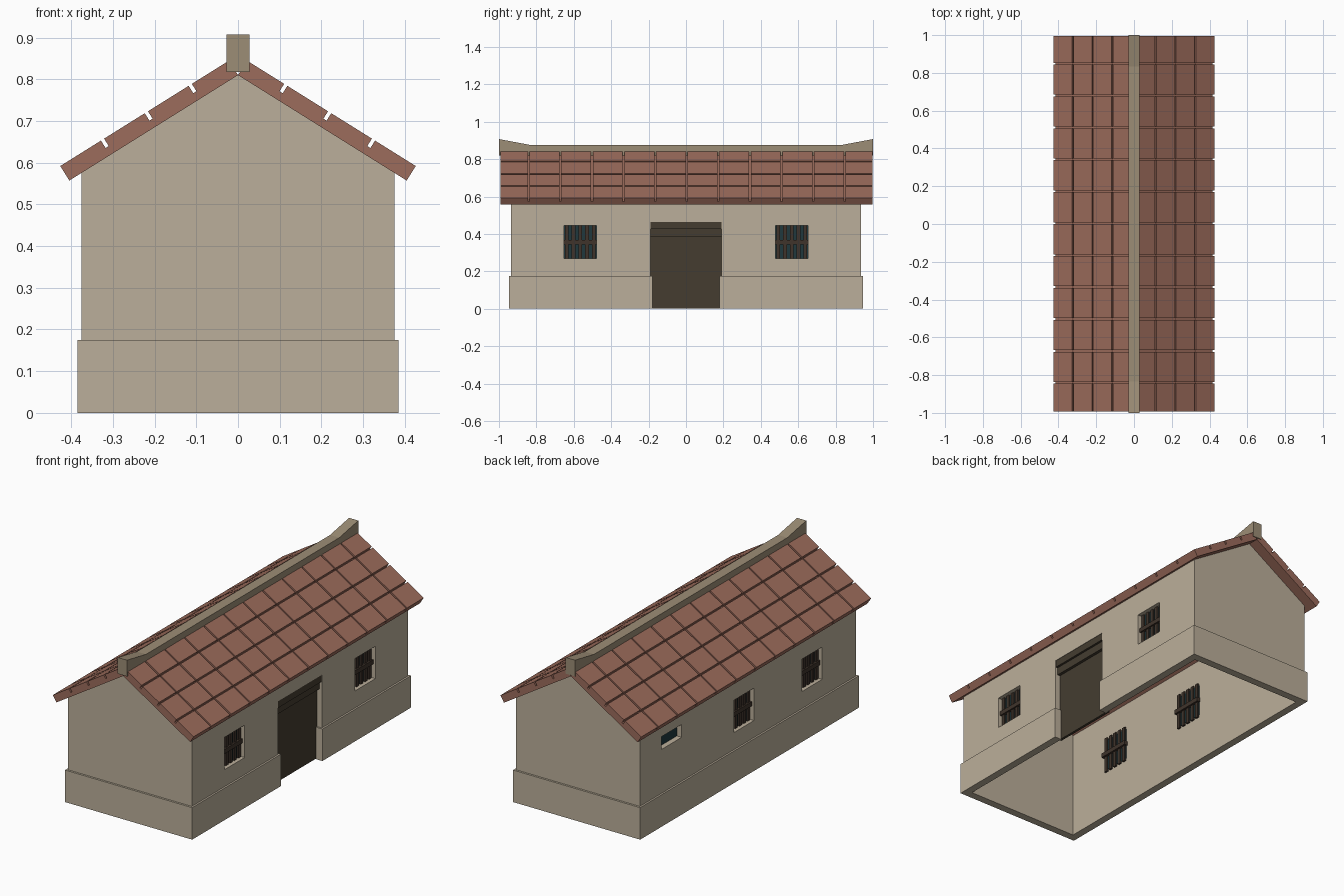
import bpy, bmesh
from math import radians, sin, cos
from mathutils import Vector

cube = bpy.data.objects.get("Cube")
if cube:
    bpy.data.objects.remove(cube, do_unlink=True)


def material(name, rgb):
    m = bpy.data.materials.new(name)
    m.use_nodes = True
    m.diffuse_color = (*rgb, 1)
    shader = m.node_tree.nodes["Principled BSDF"]
    shader.inputs["Base Color"].default_value = (*rgb, 1)
    shader.inputs["Roughness"].default_value = 0.9
    return m


PLASTER = material("beige plaster", (0.50, 0.43, 0.325))
CLAY = material("red clay tile", (0.335, 0.150, 0.107))
STONE = material("ridge stone", (0.335, 0.268, 0.180))
WOOD = material("dark door wood", (0.058, 0.046, 0.030))
BARS = material("window bar wood", (0.050, 0.034, 0.024))
GLASS = material("dark teal glass", (0.014, 0.040, 0.048))


def add_prism(bm, profile, offset):
    """Extrude a closed loop of points along an offset."""
    a = [bm.verts.new(p) for p in profile]
    b = [bm.verts.new(Vector(p) + Vector(offset)) for p in profile]
    bm.faces.new(a)
    bm.faces.new(b[::-1])
    for i in range(len(a)):
        j = (i + 1) % len(a)
        bm.faces.new((a[j], a[i], b[i], b[j]))


def add_box(bm, x, y, z):
    add_prism(bm, [(x[0], y[0], z[0]), (x[1], y[0], z[0]),
                   (x[1], y[0], z[1]), (x[0], y[0], z[1])], (0, y[1] - y[0], 0))


def finish(name, bm, mat):
    bmesh.ops.recalc_face_normals(bm, faces=bm.faces)
    mesh = bpy.data.meshes.new(name)
    bm.to_mesh(mesh)
    bm.free()
    mesh.materials.append(mat)
    obj = bpy.data.objects.new(name, mesh)
    bpy.context.collection.objects.link(obj)
    return obj


def boxes(name, mat, *specs):
    bm = bmesh.new()
    for spec in specs:
        add_box(bm, *spec)
    return finish(name, bm, mat)


def carve(obj, *specs):
    """Cut boxes out of an object, one at a time."""
    for spec in specs:
        cutter = boxes("cutter", PLASTER, spec)
        cutter.hide_render = True
        mod = obj.modifiers.new("cut", 'BOOLEAN')
        mod.operation, mod.solver, mod.object = 'DIFFERENCE', 'EXACT', cutter
        deps = bpy.context.evaluated_depsgraph_get()
        mesh = bpy.data.meshes.new_from_object(obj.evaluated_get(deps))
        obj.modifiers.clear()
        obj.data = mesh
        bpy.data.objects.remove(cutter, do_unlink=True)


# Main dimensions
WX, WY = 0.375, 0.935          # wall half sizes
PX, PY = 0.385, 0.946          # plinth half sizes
IX, IY = 0.343, 0.903          # inner half sizes
PLINTH, APEX = 0.175, 0.81
PITCH = radians(32)
EAVE = APEX - WX * sin(PITCH) / cos(PITCH)
DOOR, DOOR_TOP = 0.189, 0.465
ROOM = ((-IX, IX), (-IY, IY), (-1, 2))

# Windows: side of the house, centre y, bottom, top, barred
WINDOWS = [(1, -0.565, 0.268, 0.445, True), (1, 0.565, 0.268, 0.445, True),
           (-1, -0.555, 0.268, 0.445, True), (-1, 0.035, 0.268, 0.445, True),
           (-1, 0.66, 0.415, 0.485, False)]
HALF = 0.087


def span(side, a, b):
    return tuple(sorted((side * a, side * b)))


# Gabled walls, open inside and below
bm = bmesh.new()
add_prism(bm, [(-WX, -WY, PLINTH), (WX, -WY, PLINTH), (WX, -WY, EAVE),
               (0, -WY, APEX), (-WX, -WY, EAVE)], (0, 2 * WY, 0))
walls = finish("walls", bm, PLASTER)
carve(walls, ROOM, ((0.2, 0.5), (-DOOR, DOOR), (0, DOOR_TOP)),
      *[(span(s, 0.2, 0.5), (y - HALF, y + HALF), (lo, hi))
        for s, y, lo, hi, _ in WINDOWS])

# Plinth with the door gap
plinth = boxes("plinth", PLASTER, ((-PX, PX), (-PY, PY), (0, PLINTH)))
carve(plinth, ROOM, ((0.2, 0.5), (-0.18, 0.18), (-1, 1)))

# Door and its stepped lintel
boxes("door", WOOD, ((IX - 0.012, IX + 0.002), (-0.195, 0.195), (0.002, DOOR_TOP + 0.005)))
boxes("door_lintel", WOOD,
      ((IX, 0.373), (-DOOR, DOOR), (0.427, DOOR_TOP)),
      ((IX, 0.361), (-DOOR, DOOR), (0.385, 0.427)))

# Window panes and bars
for i, (s, y, lo, hi, barred) in enumerate(WINDOWS):
    boxes(f"window_pane_{i}", GLASS,
          (span(s, IX - 0.003, IX + 0.003), (y - HALF, y + HALF), (lo, hi)))
    if barred:
        specs = []
        for k in range(-2, 3):
            c = y + k * 0.036
            specs.append((span(s, IX - 0.01, IX + 0.012),
                          (c - 0.010, c + 0.010), (lo - 0.012, hi + 0.012)))
        mid = (lo + hi) / 2
        specs.append((span(s, IX - 0.02, IX + 0.02),
                      (y - HALF - 0.005, y + HALF + 0.005), (mid - 0.012, mid + 0.012)))
        boxes(f"window_bars_{i}", BARS, *specs)


# Roof, laid out by distance down the slope and height off it
def slope_point(side, down, up, y):
    return (side * (down * cos(PITCH) + up * sin(PITCH)), y,
            APEX - down * sin(PITCH) + up * cos(PITCH))


def add_slab(bm, side, down, up, y):
    loop = [(down[0], up[0]), (down[1], up[0]), (down[1], up[1]), (down[0], up[1])]
    add_prism(bm, [slope_point(side, d, u, y[0]) for d, u in loop], (0, y[1] - y[0], 0))


GAP = 0.0045
SLOPE, ROW, COLUMN = 0.477, 0.124, 0.169
joints = [-0.992 - GAP] + [0.004 + COLUMN * k for k in range(-5, 6)] + [0.996 + GAP]
for side, label in ((1, "left"), (-1, "right")):
    bm = bmesh.new()
    add_slab(bm, side, (0, SLOPE), (0, 0.02), (-0.992, 0.996))
    finish(f"roof_deck_{label}", bm, CLAY)
    bm = bmesh.new()
    for r in range(4):
        low = SLOPE - r * ROW
        top = max(low - ROW + 2 * GAP, 0)
        for a, b in zip(joints, joints[1:]):
            add_slab(bm, side, (top, low), (0.02, 0.041), (a + GAP, b - GAP))
    finish(f"roof_tiles_{label}", bm, CLAY)

# Ridge beam with raised ends
bm = bmesh.new()
add_prism(bm, [(-0.028, y, z) for y, z in
               ((-1, 0.818), (1, 0.818), (1, 0.907), (0.835, 0.876),
                (-0.835, 0.876), (-1, 0.907))], (0.056, 0, 0))
finish("ridge_beam", bm, STONE)
